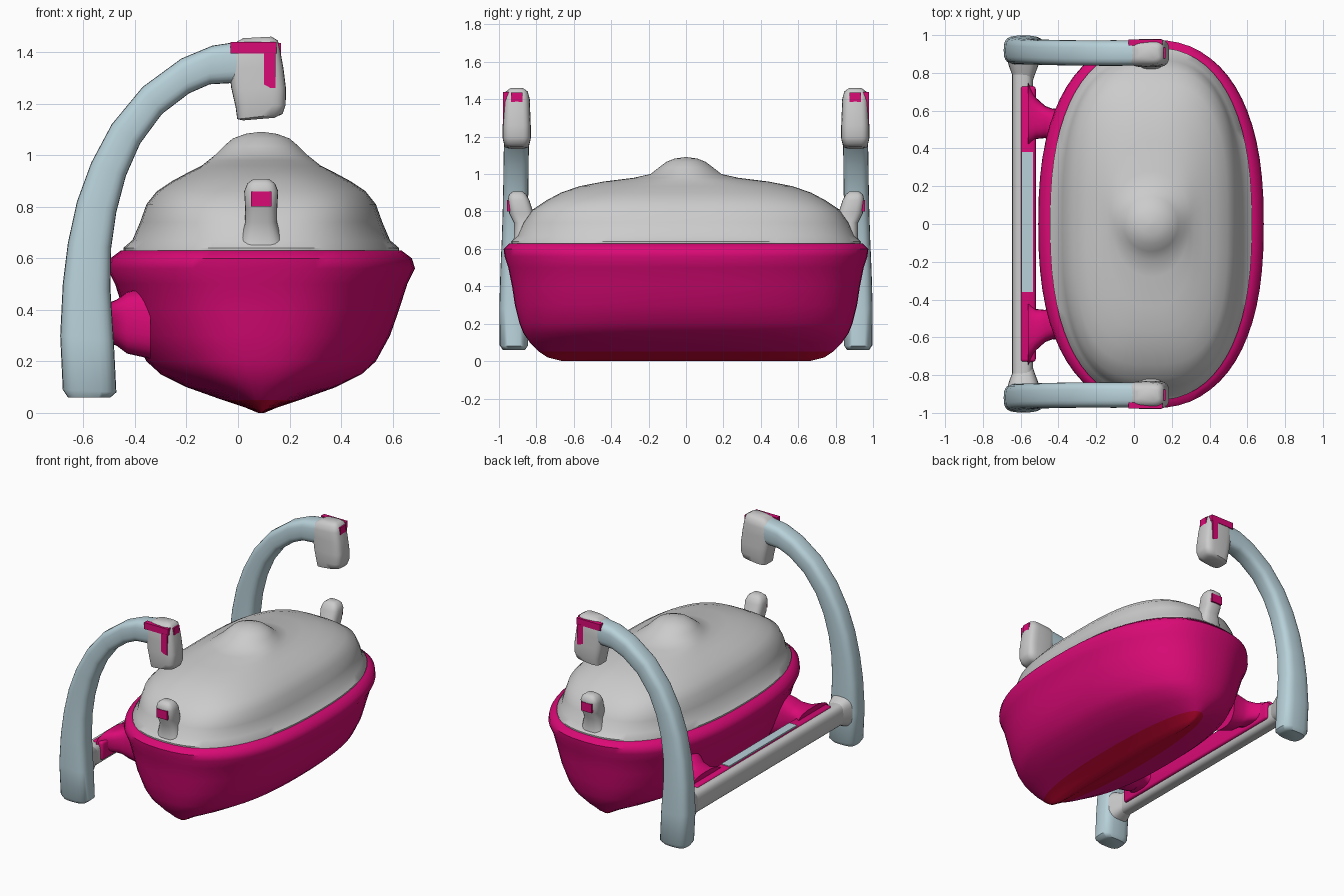
import bpy, bmesh, math
from mathutils import Vector


def material(name, rgb):
    m = bpy.data.materials.new(name)
    m.diffuse_color = (*rgb, 1)
    return m


CRIMSON = material("crimson", (0.70, 0.003, 0.18))
RED = material("keel_red", (0.60, 0.002, 0.035))
BLUE = material("pale_blue", (0.48, 0.64, 0.70))


def sgnpow(a, p):
    return math.copysign(abs(a) ** p, a)


def loft(name, rings, segs=32, mat=None, angle=50):
    """Skin superelliptic rings given as (centre, half axis u, half axis v, exponent)."""
    bm = bmesh.new()
    loops = []
    for c, u, v, n in rings:
        c, u, v = Vector(c), Vector(u), Vector(v)
        loop = []
        for i in range(segs):
            t = 2 * math.pi * i / segs
            loop.append(bm.verts.new(c + u * sgnpow(math.cos(t), 2 / n) + v * sgnpow(math.sin(t), 2 / n)))
        loops.append(loop)
    for a, b in zip(loops, loops[1:]):
        for i in range(segs):
            j = (i + 1) % segs
            bm.faces.new((a[i], a[j], b[j], b[i]))
    bm.faces.new(loops[0])
    bm.faces.new(loops[-1])
    return finish(name, bm, mat, angle)


def finish(name, bm, mat, angle=50):
    bmesh.ops.recalc_face_normals(bm, faces=bm.faces)
    me = bpy.data.meshes.new(name)
    bm.to_mesh(me)
    bm.free()
    me.polygons.foreach_set("use_smooth", [True] * len(me.polygons))
    me.set_sharp_from_angle(angle=math.radians(angle))
    if mat:
        me.materials.append(mat)
    ob = bpy.data.objects.new(name, me)
    bpy.context.collection.objects.link(ob)
    return ob


def box(name, lo, hi, mat=None, bevel=0.0):
    lo, hi = Vector(lo), Vector(hi)
    bm = bmesh.new()
    bmesh.ops.create_cube(bm, size=1)
    for v in bm.verts:
        v.co = Vector([(lo[k] + hi[k]) / 2 + v.co[k] * (hi[k] - lo[k]) for k in range(3)])
    if bevel:
        bmesh.ops.bevel(bm, geom=bm.edges[:], offset=bevel, segments=3, profile=0.5, affect='EDGES')
    return finish(name, bm, mat)


def mirror_y(ob):
    m = ob.modifiers.new("mirror", 'MIRROR')
    m.use_axis = (False, True, False)
    pivot = (ob.modifiers["mirror"])
    pivot.use_mirror_merge = False
    return ob


BX = 0.09  # boat centre line


def level_rings(table):
    return [((BX, 0, z), (hw, 0, 0), (0, hl, 0), n) for z, hw, hl, n in table]


# Hull: (height, half width, half length, exponent)
hull = loft("hull", level_rings([
    (0.00, 0.012, 0.66, 2.2), (0.02, 0.06, 0.74, 2.2), (0.05, 0.15, 0.785, 2.2),
    (0.10, 0.29, 0.835, 2.3), (0.15, 0.39, 0.87, 2.4), (0.20, 0.445, 0.89, 2.4),
    (0.30, 0.50, 0.915, 2.4), (0.40, 0.535, 0.93, 2.4), (0.50, 0.567, 0.95, 2.4),
    (0.56, 0.597, 0.97, 2.4), (0.60, 0.585, 0.975, 2.4), (0.63, 0.545, 0.945, 2.4)]),
    segs=64, mat=CRIMSON)
hull.data.materials.append(RED)
for p in hull.data.polygons:
    if p.center.z < 0.05:
        p.material_index = 1

# Canopy with rounded lookout dome
loft("canopy", level_rings([
    (0.58, 0.53, 0.93, 2.4), (0.64, 0.535, 0.935, 2.4), (0.67, 0.50, 0.90, 2.5),
    (0.74, 0.47, 0.87, 2.7), (0.81, 0.445, 0.82, 2.9), (0.86, 0.405, 0.745, 2.9),
    (0.90, 0.345, 0.67, 2.8), (0.935, 0.28, 0.57, 2.6), (0.96, 0.23, 0.44, 2.4),
    (0.98, 0.205, 0.28, 2.1), (1.00, 0.18, 0.19, 2), (1.035, 0.145, 0.145, 2),
    (1.065, 0.11, 0.105, 2), (1.083, 0.06, 0.06, 2), (1.09, 0.01, 0.01, 2)]), segs=64)

# Lifting hooks at bow and stern
mirror_y(loft("lifting_hook", [
    ((BX, y, z), (hw, 0, 0), (0, hy, 0), 3) for z, y, hw, hy in [
        (0.58, -0.84, 0.12, 0.10), (0.66, -0.84, 0.085, 0.08), (0.74, -0.855, 0.062, 0.065),
        (0.79, -0.88, 0.062, 0.065), (0.86, -0.895, 0.066, 0.058),
        (0.89, -0.90, 0.054, 0.047), (0.908, -0.90, 0.03, 0.025)]], segs=24))
mirror_y(box("hook_plate", (0.05, -0.956, 0.80), (0.13, -0.93, 0.86), CRIMSON))

# Davit arms: outer edge point, inner edge point, y, half thickness
arm = [
    (-.66, .06, -.495, .06, .92, .060), (-.68, .09, -.472, .08, .92, .076),
    (-.69, .30, -.482, .28, .92, .078), (-.68, .50, -.495, .48, .918, .074),
    (-.66, .66, -.492, .64, .915, .070), (-.625, .82, -.472, .78, .912, .068),
    (-.57, .97, -.435, .92, .91, .067), (-.49, 1.12, -.38, 1.045, .908, .067),
    (-.37, 1.265, -.295, 1.16, .906, .067), (-.22, 1.375, -.19, 1.24, .905, .067),
    (-.10, 1.425, -.11, 1.275, .905, .068), (.03, 1.445, -.02, 1.28, .905, .066)]
rings = []
for ox, oz, ix, iz, y, h in arm:
    o, i = Vector((ox, -y, oz)), Vector((ix, -y, iz))
    rings.append(((o + i) / 2, (o - i) / 2, (0, h, 0), 3.2))
mirror_y(loft("davit_arm", rings, segs=24, mat=BLUE))

# Davit heads
mirror_y(loft("davit_head", [
    ((x, -0.905, z), (hw, 0, s), (0, hy, 0), 3.8) for z, x, hw, s, hy in [
        (1.14, 0.08, 0.06, 0.005, 0.045), (1.15, 0.085, 0.088, 0.01, 0.066),
        (1.19, 0.088, 0.097, 0.005, 0.075), (1.26, 0.08, 0.106, 0, 0.075),
        (1.34, 0.07, 0.106, 0, 0.072), (1.40, 0.062, 0.102, 0.005, 0.07),
        (1.437, 0.065, 0.09, 0.008, 0.06), (1.457, 0.075, 0.055, 0.003, 0.036)]], segs=28))
mirror_y(box("head_plate_top", (-0.03, -0.978, 1.395), (0.15, -0.945, 1.44), CRIMSON))
mirror_y(box("head_plate_side", (0.10, -0.979, 1.26), (0.145, -0.945, 1.40), CRIMSON))
mirror_y(box("head_plate_end", (0.14, -0.935, 1.385), (0.167, -0.875, 1.435), CRIMSON))

# Cross beam joining both davits, with its inner rail and pad
loft("cross_beam", [((-0.59, y, 0.30), (0.055, 0, 0), (0, 0, 0.075), 3)
                    for y in (-0.90, 0.90)], segs=24)
box("beam_rail", (-0.60, -0.73, 0.26), (-0.52, 0.73, 0.385), CRIMSON, 0.015)
box("beam_pad", (-0.595, -0.36, 0.38), (-0.535, 0.38, 0.39), BLUE)

# Flared brackets from rail to hull and gussets at the davit feet
mirror_y(loft("hull_bracket", [
    ((x, -y, 0.35), (0, hy, 0), (0, 0, hz), 2.6) for x, y, hy, hz in [
        (-0.56, 0.58, 0.17, 0.07), (-0.52, 0.56, 0.11, 0.07),
        (-0.47, 0.54, 0.085, 0.09), (-0.43, 0.52, 0.09, 0.12), (-0.34, 0.50, 0.12, 0.14)]],
    segs=24, mat=CRIMSON))
mirror_y(loft("davit_gusset", [
    ((-0.585, -y, 0.30), (h, 0, 0), (0, 0, h * 1.25), 3) for y, h in [
        (0.88, 0.09), (0.83, 0.075), (0.79, 0.06), (0.76, 0.05)]], segs=24))
